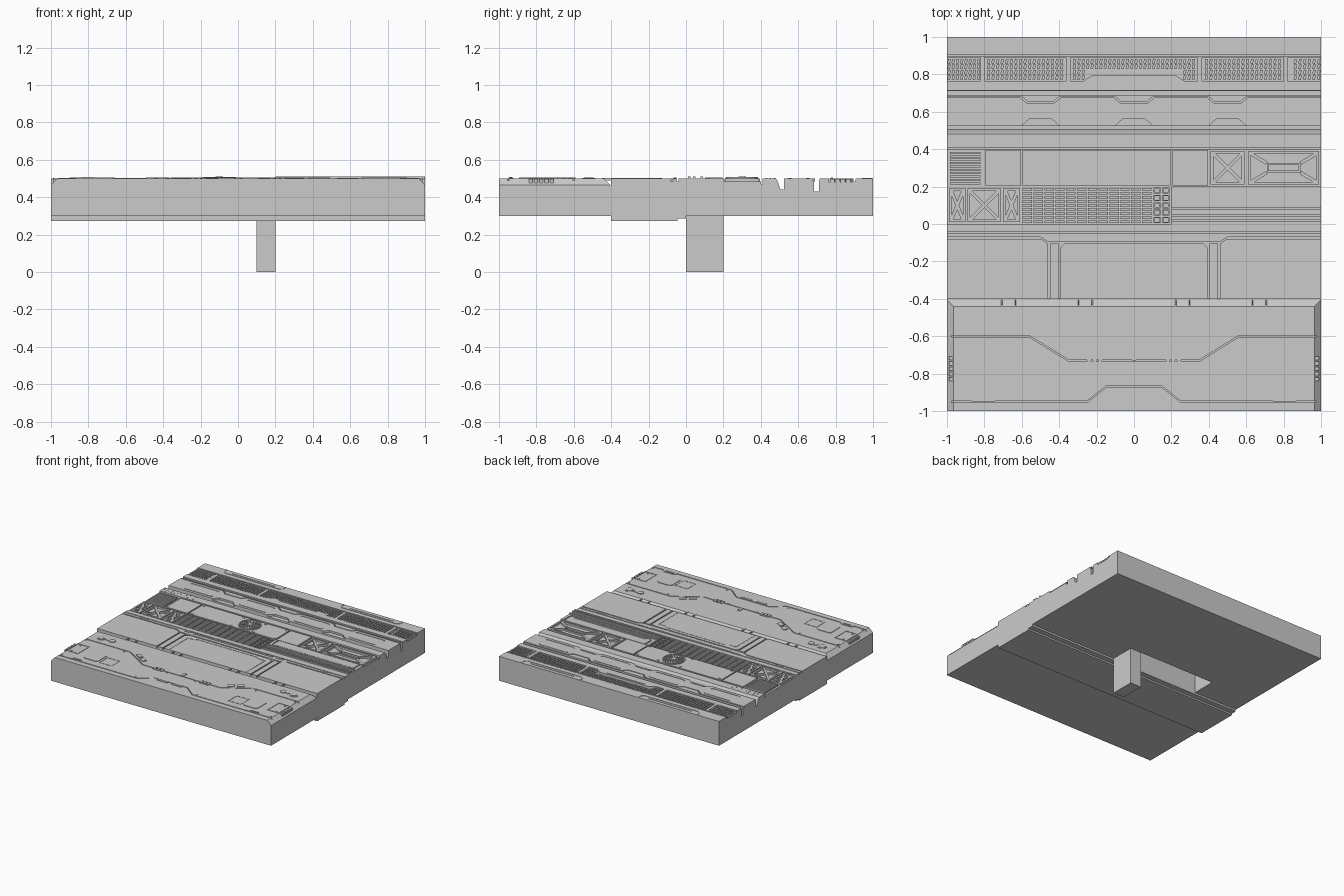
import bpy, bmesh, math
from mathutils import Vector as V

if "Cube" in bpy.data.objects:
    bpy.data.objects.remove(bpy.data.objects["Cube"])


def finish(bm, name):
    bmesh.ops.recalc_face_normals(bm, faces=bm.faces)
    me = bpy.data.meshes.new(name)
    bm.to_mesh(me)
    bm.free()
    ob = bpy.data.objects.new(name, me)
    bpy.context.collection.objects.link(ob)
    return ob


def prism(bm, pts, z0, z1, mirror=False):
    for s in ((1, -1) if mirror else (1,)):
        lo = [bm.verts.new((s * x, y, z0)) for x, y in pts]
        hi = [bm.verts.new((s * x, y, z1)) for x, y in pts]
        bm.faces.new(lo)
        bm.faces.new(hi)
        for i in range(len(pts)):
            j = (i + 1) % len(pts)
            bm.faces.new((lo[i], lo[j], hi[j], hi[i]))


def box(bm, x0, x1, y0, y1, z0, z1, mirror=False):
    prism(bm, [(x0, y0), (x1, y0), (x1, y1), (x0, y1)], z0, z1, mirror)


def strip(bm, pts, w, z0, z1, mirror=False):
    """Ridge of width w along a path, with mitred corners."""
    p = [V(q) for q in pts]
    left, right = [], []
    for i, q in enumerate(p):
        a = (q - p[i - 1]).normalized() if i else (p[1] - q).normalized()
        b = (p[i + 1] - q).normalized() if i < len(p) - 1 else a
        n = (V((-a.y, a.x)) + V((-b.y, b.x))).normalized()
        n *= w / 2 / max(0.3, n.dot(V((-a.y, a.x))))
        left.append(tuple(q + n))
        right.append(tuple(q - n))
    prism(bm, left + right[::-1], z0, z1, mirror)


def disc(bm, x, y, r, z0, z1, n=16, mirror=False):
    prism(bm, [(x + r * math.cos(k * math.tau / n), y + r * math.sin(k * math.tau / n))
               for k in range(n)], z0, z1, mirror)


def frame(bm, x0, x1, y0, y1, w, z0, z1, mirror=False):
    box(bm, x0, x1, y0, y0 + w, z0, z1, mirror)
    box(bm, x0, x1, y1 - w, y1, z0, z1, mirror)
    box(bm, x0, x0 + w, y0 + w, y1 - w, z0, z1, mirror)
    box(bm, x1 - w, x1, y0 + w, y1 - w, z0, z1, mirror)


# Main deck: grooved side profile extruded across the width
profile = [(-.4, .3), (1, .3), (1, .5), (.945, .5), (.905, .5), (.905, .485), (.895, .485),
           (.895, .5), (.89, .5), (.89, .48), (.765, .48), (.765, .49), (.71, .49), (.71, .43),
           (.685, .43), (.685, .485), (.525, .485), (.525, .44), (.505, .44), (.49, .485),
           (.48, .5), (.41, .5), (.41, .47), (.4, .47), (.4, .485), (0, .485), (0, .5),
           (-.04, .5), (-.04, .485), (-.4, .485)]
bm = bmesh.new()
f = bm.faces.new([bm.verts.new((-1, y, z)) for y, z in profile])
ext = bmesh.ops.extrude_face_region(bm, geom=[f], use_keep_orig=True)
bmesh.ops.translate(bm, vec=(2, 0, 0), verts=[v for v in ext['geom'] if isinstance(v, bmesh.types.BMVert)])
deck = finish(bm, "deck")

# Pocket under the grille
bm = bmesh.new()
box(bm, -.6, .1, 0, .2, .2, .46)
cutter = finish(bm, "pocket_cutter")
cutter.hide_render = True
mod = deck.modifiers.new("pocket", 'BOOLEAN')
mod.operation, mod.object, mod.solver = 'DIFFERENCE', cutter, 'EXACT'
bpy.context.view_layer.objects.active = deck
bpy.ops.object.modifier_apply(modifier="pocket")
bpy.data.objects.remove(cutter)

# Support post and belly plates
bm = bmesh.new()
box(bm, .1, .2, 0, .2, 0, .31)
finish(bm, "post")
bm = bmesh.new()
box(bm, -1, 1, -.4, 0, .285, .3)
box(bm, -1, 1, -.4, -.045, .272, .285)
finish(bm, "belly_plates")

# Front block: three interlocking plates with chamfered rims
edge = [(-1, -.6), (-.56, -.6), (-.35, -.73), (.35, -.73), (.56, -.6), (1, -.6)]
lip = [(-1, -.95), (-.25, -.95), (-.15, -.87), (.15, -.87), (.25, -.95), (1, -.95)]
up = lambda pts, d: [(x, y + d) for x, y in pts]
bm = bmesh.new()
box(bm, -1, 1, -1, -.4, .3, .49)
prism(bm, up(edge, .004) + [(1, -.4), (-1, -.4)], .49, .5)
prism(bm, up(lip, .004) + up(edge, -.004)[::-1], .49, .5)
prism(bm, [(-1, -1), (1, -1)] + up(lip, -.004)[::-1], .49, .5)
for co, no in (((.965, 0, .5), (1, 0, 1)), ((-.965, 0, .5), (-1, 0, 1)), ((0, -.44, .5), (0, 1, 1))):
    cut = bmesh.ops.bisect_plane(bm, geom=bm.verts[:] + bm.edges[:] + bm.faces[:], plane_co=co,
                                 plane_no=no, clear_outer=True)
    bmesh.ops.holes_fill(bm, edges=[e for e in cut['geom_cut'] if isinstance(e, bmesh.types.BMEdge)])
finish(bm, "front_block")

# Front fittings: knobs, clips, hatches, side grips, bolts
bm = bmesh.new()
disc(bm, .875, -.52, .036, .5, .503, 20, True)
disc(bm, .875, -.52, .026, .503, .506, 20, True)
disc(bm, .775, -.52, .024, .5, .506, 16, True)
box(bm, .775, .83, -.532, -.508, .5, .504, True)
for x in (.18, .21, .24):
    box(bm, x - .01, x + .01, -.75, -.71, .5, .505, True)
box(bm, -.012, .012, -.73, -.68, .5, .505)
for x, y in ((.4, -.66), (.46, -.62)):
    d, n = V((.85, .53)) * .026, V((-.53, .85)) * .018
    c = V((x, y))
    prism(bm, [tuple(c + a * d + b * n) for a, b in ((-1, -1), (1, -1), (1, 1), (-1, 1))], .5, .506, True)
box(bm, .02, .11, -.892, -.872, .5, .505, True)
prism(bm, [(.66, -.87), (.66, -.76), (.675, -.745), (.775, -.745), (.79, -.76), (.79, -.87),
           (.775, -.885), (.675, -.885)], .5, .504, True)
frame(bm, .53, .645, -.885, -.775, .005, .5, .502, True)
prism(bm, [(.74, -.95), (.76, -.925), (.85, -.925), (.87, -.95)], .5, .504, True)
box(bm, .77, .84, -.945, -.93, .504, .507, True)
frame(bm, .86, .965, -.85, -.7, .006, .5, .503, True)
for k in range(5):
    box(bm, .945, .99, -.84 + k * .028, -.82 + k * .028, .47, .496, True)
for x, y in ((.95, -.62), (.6, -.62), (.95, -.93), (.28, -.93), (.13, -.74), (.93, -.72), (.93, -.83)):
    disc(bm, x, y, .008, .5, .503, 8, True)
for x in (.26, .67):
    box(bm, x - .04, x - .034, -.45, -.405, .49, .502, True)
    box(bm, x + .034, x + .04, -.45, -.405, .49, .502, True)
finish(bm, "front_fittings")

# Middle panels between the front block and the machinery row
bm = bmesh.new()
prism(bm, [(-1, -.048), (1, -.048), (1, -.07), (.5, -.07), (.46, -.095), (-.46, -.095),
           (-.5, -.07), (-1, -.07)], .485, .5)
prism(bm, [(.46, -.4), (1, -.4), (1, -.08), (.495, -.08), (.46, -.105)], .485, .5, True)
prism(bm, [(.405, -.4), (.45, -.4), (.45, -.105), (.405, -.105)], .485, .5, True)
prism(bm, [(-.395, -.4), (.395, -.4), (.395, -.13), (.37, -.105), (-.37, -.105), (-.395, -.13)], .485, .5)
strip(bm, [(-.35, -.4), (-.35, -.15), (-.29, -.15), (-.27, -.132), (.27, -.132), (.29, -.15),
           (.35, -.15), (.35, -.4)], .006, .5, .502)
strip(bm, [(-.36, -.06), (.36, -.06)], .016, .5, .504)
for x in (.42, .81):
    prism(bm, [(x - .04, -.05), (x + .04, -.05), (x + .025, -.068), (x - .025, -.068)], .5, .503, True)
finish(bm, "middle_panels")

# Machinery row: plain tiles, slats, braced frames
bm = bmesh.new()
for x0, x1, y0, y1 in ((-.795, -.605, .205, .395), (-.595, .195, .205, .395), (.205, .395, .205, .395)):
    box(bm, x0, x1, y0, y1, .485, .5)
for x in (-.58, -.22, -.02, .17):
    for y in (.215, .375):
        strip(bm, [(x, y), (x + .02, y)], .008, .5, .503)
finish(bm, "plain_tiles")

bm = bmesh.new()
for k in range(10):
    box(bm, -.985, -.82, .212 + k * .018, .223 + k * .018, .485, .5)
finish(bm, "slats")

bm = bmesh.new()
for x0, x1, y0, y1 in ((.41, .59, .21, .39), (.61, .99, .21, .39), (-.89, -.71, .01, .19),
                       (-.99, -.9, .01, .19), (-.7, -.61, .01, .19)):
    frame(bm, x0, x1, y0, y1, .014, .485, .5)
    a = .014
    if x1 - x0 > .3:
        frame(bm, x0 + .1, x1 - .1, .275, .325, .01, .485, .497)
        for p, q in (((x0 + a, y0 + a), (x0 + .1, .275)), ((x0 + a, y1 - a), (x0 + .1, .325)),
                     ((x1 - a, y0 + a), (x1 - .1, .275)), ((x1 - a, y1 - a), (x1 - .1, .325))):
            strip(bm, [p, q], .018, .485, .498)
    else:
        strip(bm, [(x0 + a, y0 + a), (x1 - a, y1 - a)], .018, .485, .498)
        strip(bm, [(x0 + a, y1 - a), (x1 - a, y0 + a)], .018, .485, .497)
finish(bm, "braced_frames")

# Cooling fan
bm = bmesh.new()
disc(bm, -.1, .3, .082, .5, .502, 32)
ring = [(-.1 + .082 * math.cos(k * math.tau / 32), .3 + .082 * math.sin(k * math.tau / 32)) for k in range(33)]
strip(bm, ring, .008, .5, .507)
disc(bm, -.1, .3, .02, .502, .51, 12)
for k in range(16):
    t = k * math.tau / 16
    strip(bm, [(-.1 + r * math.cos(t + o), .3 + r * math.sin(t + o)) for r, o in ((.02, 0), (.05, .1), (.078, .3))],
          .007, .502, .507)
finish(bm, "fan")

# Grille and square studs
bm = bmesh.new()
for r in range(9):
    for c in range(12):
        x = -.595 + c * .058
        box(bm, x, x + .05, .006 + r * .0215, .02 + r * .0215, .485, .5)
for r in range(5):
    for c in range(2):
        frame(bm, .105 + c * .047, .142 + c * .047, .006 + r * .039, .038 + r * .039, .006, .485, .5)
finish(bm, "grille")

# Ribbed tray on the right
bm = bmesh.new()
box(bm, .2, 1, 0, .2, .485, .5)
for y in (.018, .045, .085):
    box(bm, .2, 1, y - .007, y + .007, .5, .51)
strip(bm, [(.23, .195), (.23, .125), (.25, .105), (.95, .105), (.97, .125), (.97, .195)], .008, .5, .505)
strip(bm, [(.28, .12), (.93, .12)], .012, .5, .504)
finish(bm, "ribbed_tray")

# Notched rail: lower edge notches, upper edge dips
centres = (-.5, 0, .5)
path = lambda y, h, w: [(-1, y)] + [p for c in centres for p in
                        ((c - w, y), (c - w + .04, y + h), (c + w - .04, y + h), (c + w, y))] + [(1, y)]
bm = bmesh.new()
prism(bm, path(.525, .037, .1) + path(.678, -.035, .11)[::-1], .485, .5)
prism(bm, path(.686, -.035, .105) + [(1, .69), (-1, .69)], .485, .5)
for x0, x1 in ((.12, .38), (.62, .88)):
    for y, d in ((.655, -.01), (.55, .01)):
        strip(bm, [(x0, y + d), (x0 + .015, y), (x1 - .015, y), (x1, y + d)], .008, .5, .503, True)
finish(bm, "notched_rail")

# Vent row with small louvres and a centre hood
bm = bmesh.new()
for x0, x1 in ((-1, -.82), (-.79, -.375), (-.33, .33), (.375, .79), (.85, 1)):
    n = round((x1 - x0) / .024)
    for k in range(n):
        x = x0 + (k + .5) * (x1 - x0) / n
        for r in range(4):
            if r < 2 and abs(x) < .25:
                continue
            y = .771 + r * .029
            strip(bm, [(x - .003, y), (x + .003, y + .024)], .014, .48, .498)
for x in (.352, .81):
    box(bm, x - .012, x + .012, .765, .89, .48, .5, True)
prism(bm, [(-1, .715), (1, .715), (1, .765), (.27, .765), (.22, .797), (-.22, .797), (-.27, .765), (-1, .765)],
      .48, .5)
strip(bm, [(-.17, .78), (.17, .78)], .01, .5, .504)
finish(bm, "vent_row")

# Back edge trays
bm = bmesh.new()
strip(bm, [(.265, .998), (.265, .965), (.285, .945), (.78, .945), (.8, .965), (.8, .998)], .008, .5, .503, True)
strip(bm, [(.34, .968), (.73, .968)], .01, .5, .503, True)
finish(bm, "back_trays")

# Dimples on the rear walkway
bm = bmesh.new()
for k in range(12):
    for r in range(3):
        if k < 6 or (k + r) % 2:
            disc(bm, -.985 + k * .025, .43 + r * .022, .004, .5, .502, 6)
finish(bm, "walkway_studs")
